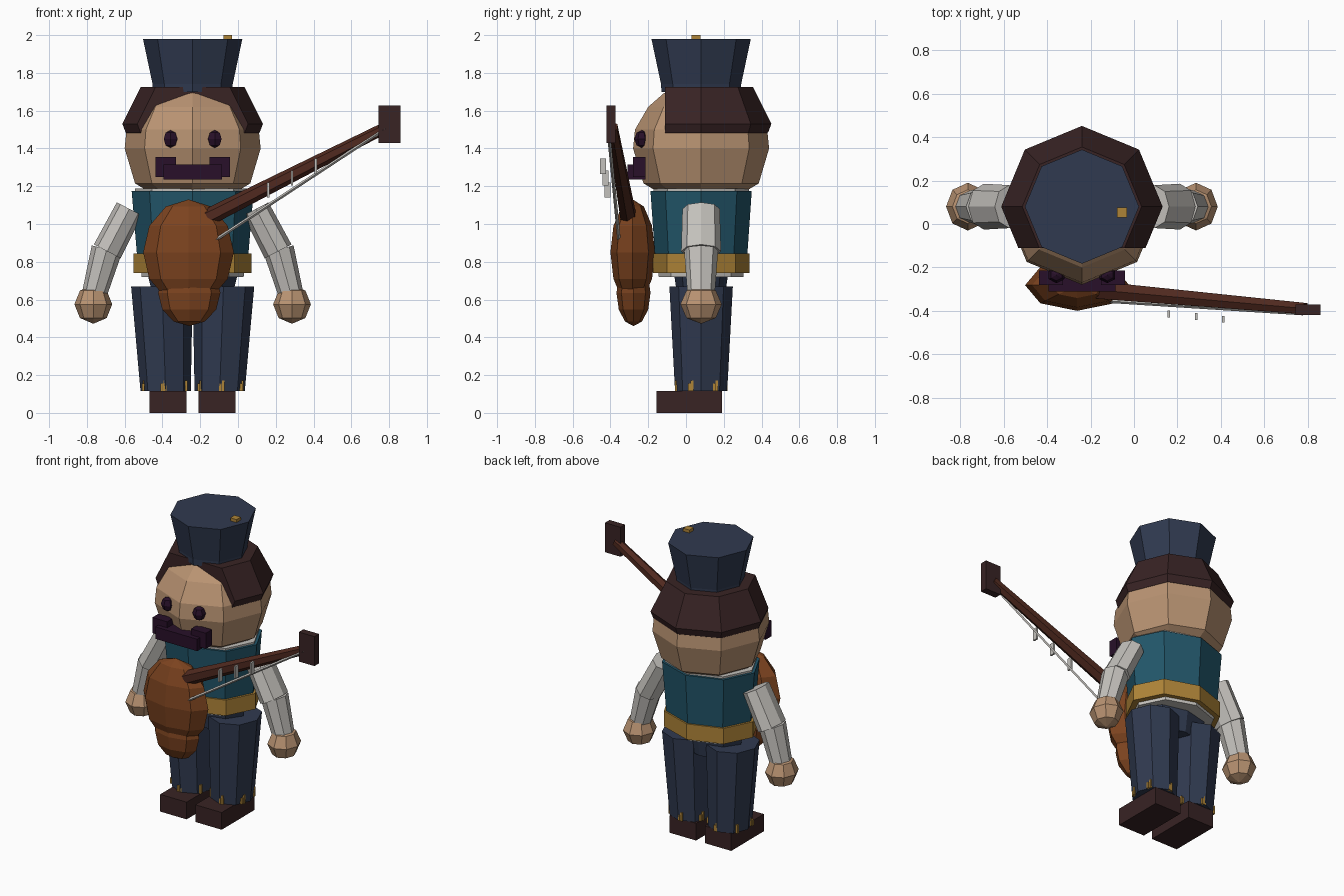
import bpy, bmesh
from math import cos, sin, pi, radians
from mathutils import Vector, Matrix

if "Cube" in bpy.data.objects:
    bpy.data.objects.remove(bpy.data.objects["Cube"], do_unlink=True)

CX, CY = -0.24, 0.08  # body axis


def material(name, hex_code):
    def linear(i):
        c = int(hex_code[i:i + 2], 16) / 255
        return c / 12.92 if c <= 0.04045 else ((c + 0.055) / 1.055) ** 2.4
    col = (linear(0), linear(2), linear(4), 1)
    m = bpy.data.materials.new(name)
    m.use_nodes = True
    m.diffuse_color = col
    m.node_tree.nodes["Principled BSDF"].inputs["Base Color"].default_value = col
    return m


navy = material("navy cloth", "303a50")
maroon = material("dark maroon", "382324")
skin = material("skin", "b99372")
teal = material("teal cloth", "22566a")
gold = material("gold", "ad8337")
linen = material("pale linen", "c4c1bc")
wood = material("warm wood", "7c431f")
neck_wood = material("dark wood", "50291f")
purple = material("dark purple", "281029")


def finish(name, bm, mat):
    bmesh.ops.recalc_face_normals(bm, faces=bm.faces)
    me = bpy.data.meshes.new(name)
    bm.to_mesh(me)
    bm.free()
    me.materials.append(mat)
    ob = bpy.data.objects.new(name, me)
    bpy.context.scene.collection.objects.link(ob)
    return ob


def loft(name, rings, mat, n=8, cut_y=None):
    """Skin rings given as (centre, radius x, radius y), each flat in z."""
    bm = bmesh.new()
    loops = []
    for c, rx, ry in rings:
        loops.append([bm.verts.new((c[0] + rx * cos(2 * pi * i / n),
                                    c[1] + ry * sin(2 * pi * i / n), c[2])) for i in range(n)])
    for a, b in zip(loops, loops[1:]):
        for i in range(n):
            j = (i + 1) % n
            bm.faces.new((a[i], a[j], b[j], b[i]))
    bm.faces.new(loops[0])
    bm.faces.new(loops[-1])
    if cut_y is not None:
        cut = bmesh.ops.bisect_plane(bm, geom=bm.verts[:] + bm.edges[:] + bm.faces[:],
                                     plane_co=(0, cut_y, 0), plane_no=(0, -1, 0), clear_outer=True)
        edges = [e for e in cut["geom_cut"] if isinstance(e, bmesh.types.BMEdge)]
        bmesh.ops.holes_fill(bm, edges=edges)
    return finish(name, bm, mat)


def lathe(name, profile, mat, squash=1.0, cut_y=None):
    """Eight-sided turned shape on the body axis; profile is (radius, z)."""
    return loft(name, [((CX, CY, z), r, r * squash) for r, z in profile], mat, cut_y=cut_y)


def box(name, lo, hi, mat):
    lo, hi = Vector(lo), Vector(hi)
    bm = bmesh.new()
    bmesh.ops.create_cube(bm, size=1, matrix=Matrix.Translation((lo + hi) / 2)
                          @ Matrix.Diagonal((*(hi - lo), 1)))
    return finish(name, bm, mat)


def ball(name, centre, radii, mat, segs=8, rings=6):
    bm = bmesh.new()
    bmesh.ops.create_uvsphere(bm, u_segments=segs, v_segments=rings, radius=1,
                              matrix=Matrix.Translation(centre) @ Matrix.Diagonal((*radii, 1)))
    return finish(name, bm, mat)


def rod(name, a, b, ra, rb, mat, n=6):
    a, b = Vector(a), Vector(b)
    turn = (b - a).to_track_quat('Z', 'Y').to_matrix().to_4x4()
    bm = bmesh.new()
    bmesh.ops.create_cone(bm, cap_ends=True, segments=n, radius1=ra, radius2=rb,
                          depth=(b - a).length, matrix=Matrix.Translation((a + b) / 2) @ turn)
    return finish(name, bm, mat)


# Hat and its button
lathe("hat", [(0.21, 1.70), (0.212, 1.74), (0.263, 1.98)], navy)
box("hat_button", (-0.078, 0.03, 1.96), (-0.032, 0.076, 2.0), gold)

# Head and hair, the hair cut away over the face
lathe("head", [(0.23, 1.17), (0.305, 1.215), (0.36, 1.4), (0.35, 1.5),
               (0.28, 1.62), (0.2, 1.69), (0.15, 1.715)], skin)
lathe("hair", [(0.32, 1.46), (0.355, 1.485), (0.372, 1.53), (0.275, 1.725)], maroon, cut_y=-0.11)

# Eyes and moustache
for side, label in ((-1, "right"), (1, "left")):
    x = CX + side * 0.117
    ball(label + "_eye", (x, -0.235, 1.45), (0.042, 0.038, 0.047), purple, 6, 4)
    x = CX + side * 0.143
    box(label + "_moustache_end", (x - 0.055, -0.28, 1.25), (x + 0.055, -0.215, 1.355), purple)
box("moustache", (CX - 0.155, -0.31, 1.235), (CX + 0.155, -0.215, 1.315), purple)

# Torso
lathe("shirt", [(0.27, 0.72), (0.305, 1.188)], linen, 0.83)
lathe("vest", [(0.29, 0.78), (0.323, 1.175)], teal, 0.83)
lathe("belt", [(0.312, 0.74), (0.312, 0.845)], gold, 0.82)
lathe("trouser_seat", [(0.2, 0.58), (0.24, 0.74)], navy, 0.6)

# Legs, shoes, arms, mirrored about the body axis
for side, label in ((-1, "right"), (1, "left")):
    foot = CX + side * 0.143
    loft(label + "_leg", [((foot, CY, 0.115), 0.133, 0.138),
                          ((CX + side * 0.163, CY, 0.67), 0.163, 0.168)], navy)
    x = CX + side * 0.13
    box(label + "_shoe", (x - 0.098, -0.155, 0), (x + 0.098, 0.19, 0.115), maroon)

    # Frayed gold stitches round the trouser hem
    for k in range(6):
        ang = radians(35 + 60 * k)
        sx = foot + side * 0.128 * cos(ang)
        sy = CY + 0.132 * sin(ang)
        for d, top in ((-0.008, 0.155), (0.008, 0.172)):
            ex, ey = sx - d * sin(ang), sy + d * cos(ang)
            box(label + "_hem_stitch", (ex - 0.007, ey - 0.007, 0.115),
                (ex + 0.007, ey + 0.007, top), gold)

    def at(out, z):
        return (CX + side * out, CY, z)

    shoulder, elbow, wrist = at(0.335, 1.08), at(0.452, 0.855), at(0.52, 0.63)
    for part, a, b, ra, rb in (("upper_sleeve", shoulder, elbow, 0.075, 0.08),
                               ("lower_sleeve", at(0.455, 0.865), wrist, 0.082, 0.066)):
        sleeve = rod(label + "_" + part, a, b, ra, rb, linen, 8)
        stretch = 1.32 if part == "upper_sleeve" else 1.1
        for v in sleeve.data.vertices:
            v.co.y = CY + (v.co.y - CY) * stretch
    ball(label + "_hand", at(0.526, 0.575), (0.1, 0.11, 0.103), skin, 8, 4)

# Stringed instrument
ball("instrument_body", (-0.262, -0.282, 0.85), (0.24, 0.118, 0.28), wood)
ball("instrument_tail", (-0.258, -0.278, 0.635), (0.165, 0.09, 0.175), wood)
rod("instrument_neck", (-0.16, -0.305, 1.035), (0.79, -0.39, 1.515), 0.046, 0.03, neck_wood)
box("instrument_headstock", (0.745, -0.42, 1.43), (0.86, -0.372, 1.627), maroon)
rod("instrument_string", (-0.115, -0.355, 0.918), (0.78, -0.412, 1.505), 0.009, 0.009, linen, 4)
for i in range(3):
    x, y, z = 0.16 + 0.126 * i, -0.415 - 0.012 * i, 1.18 + 0.063 * i
    box("instrument_fret", (x - 0.006, y - 0.016, z - 0.04), (x + 0.006, y + 0.016, z + 0.04), linen)
